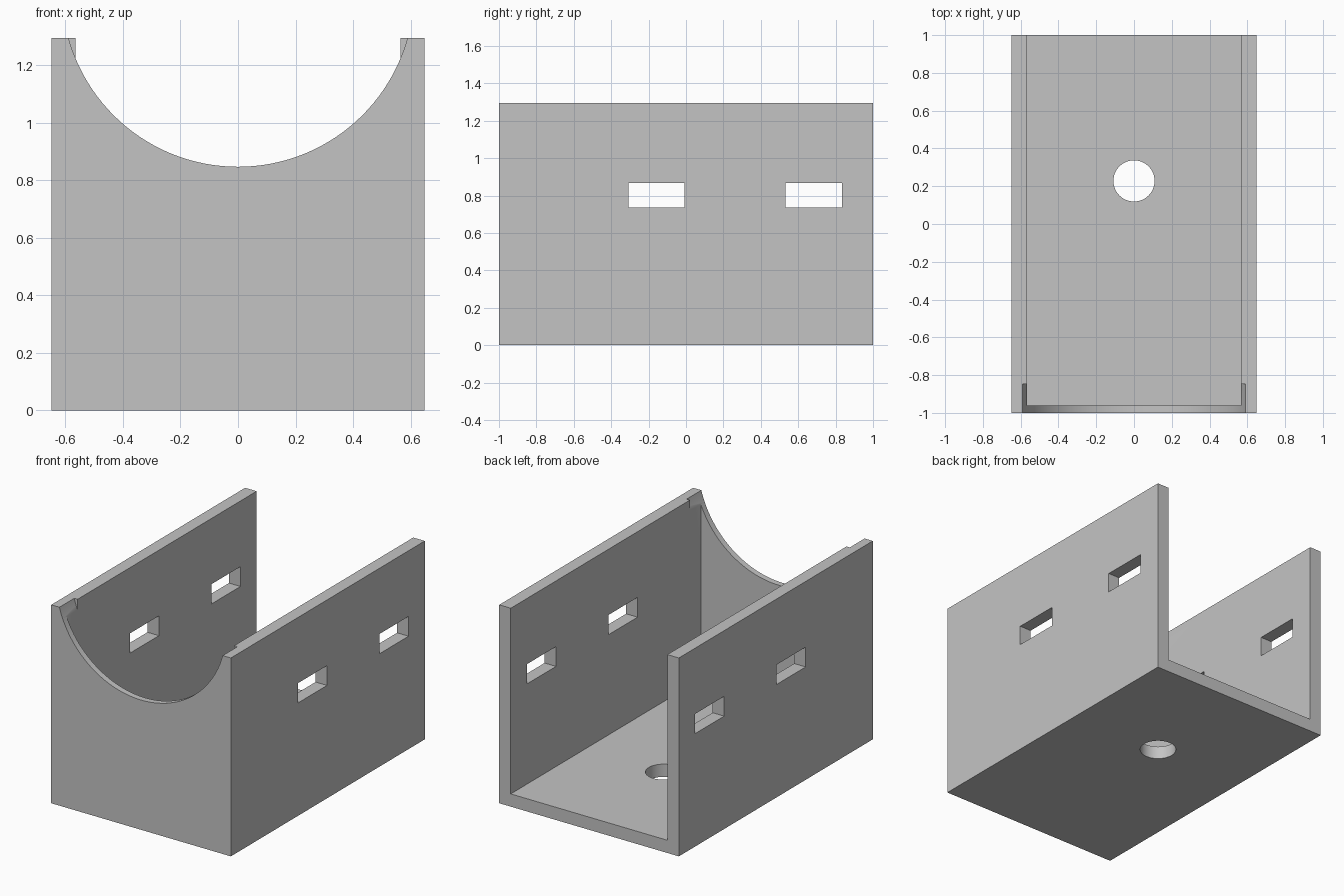
import bpy
import math

W, D, H = 1.297, 2.0, 1.295      # outer size
WALL, FRONT_WALL = 0.083, 0.04   # side and floor thickness, front thickness
OVER = 0.2                       # how far cutters reach past the body

default = bpy.data.objects.get("Cube")
if default:
    bpy.data.objects.remove(default, do_unlink=True)

grey = bpy.data.materials.new("plain grey")
grey.use_nodes = True
colour = (0.55, 0.55, 0.55, 1)
grey.diffuse_color = colour
grey.node_tree.nodes["Principled BSDF"].inputs["Base Color"].default_value = colour


def box(name, low, high):
    centre = [(a + b) / 2 for a, b in zip(low, high)]
    bpy.ops.mesh.primitive_cube_add(size=1, location=centre)
    ob = bpy.context.object
    ob.name = name
    ob.scale = [b - a for a, b in zip(low, high)]
    bpy.ops.object.transform_apply(location=True, rotation=True, scale=True)
    ob.data.materials.append(grey)
    return ob


def cylinder(name, radius, depth, centre, sides, tilt=0):
    bpy.ops.mesh.primitive_cylinder_add(vertices=sides, radius=radius, depth=depth,
                                        location=centre, rotation=(tilt, 0, 0))
    ob = bpy.context.object
    ob.name = name
    ob.data.materials.append(grey)
    return ob


def cut(target, cutter):
    cutter.hide_render = True
    mod = target.modifiers.new(cutter.name, "BOOLEAN")
    mod.operation = "DIFFERENCE"
    mod.solver = "EXACT"
    mod.object = cutter
    bpy.context.view_layer.objects.active = target
    bpy.ops.object.modifier_apply(modifier=mod.name)
    bpy.data.objects.remove(cutter, do_unlink=True)


# Outer block
bracket = box("open_bracket", (-W / 2, -D / 2, 0), (W / 2, D / 2, H))

# Channel open at the top and back
cut(bracket, box("channel_cutter", (-W / 2 + WALL, -D / 2 + FRONT_WALL, WALL),
                 (W / 2 - WALL, D / 2 + OVER, H + OVER)))

# Round cradle through the front wall, notching the side walls
cradle_radius, cradle_bottom, cradle_back = 0.612, 0.847, -0.847
length = cradle_back + D / 2 + OVER
cut(bracket, cylinder("cradle_cutter", cradle_radius, length,
                      (0, cradle_back - length / 2, cradle_bottom + cradle_radius),
                      128, math.pi / 2))

# Two slots through both side walls
for front in (-0.308, 0.533):
    cut(bracket, box("slot_cutter", (-W, front, 0.737), (W, front + 0.3, 0.866)))

# Round hole in the floor
cut(bracket, cylinder("floor_hole_cutter", 0.109, 4 * WALL, (0, 0.228, 0), 64))

# Smooth curved cuts, crisp edges
bpy.ops.object.select_all(action="DESELECT")
bracket.select_set(True)
bpy.context.view_layer.objects.active = bracket
bpy.ops.object.shade_smooth_by_angle(angle=math.radians(30))
